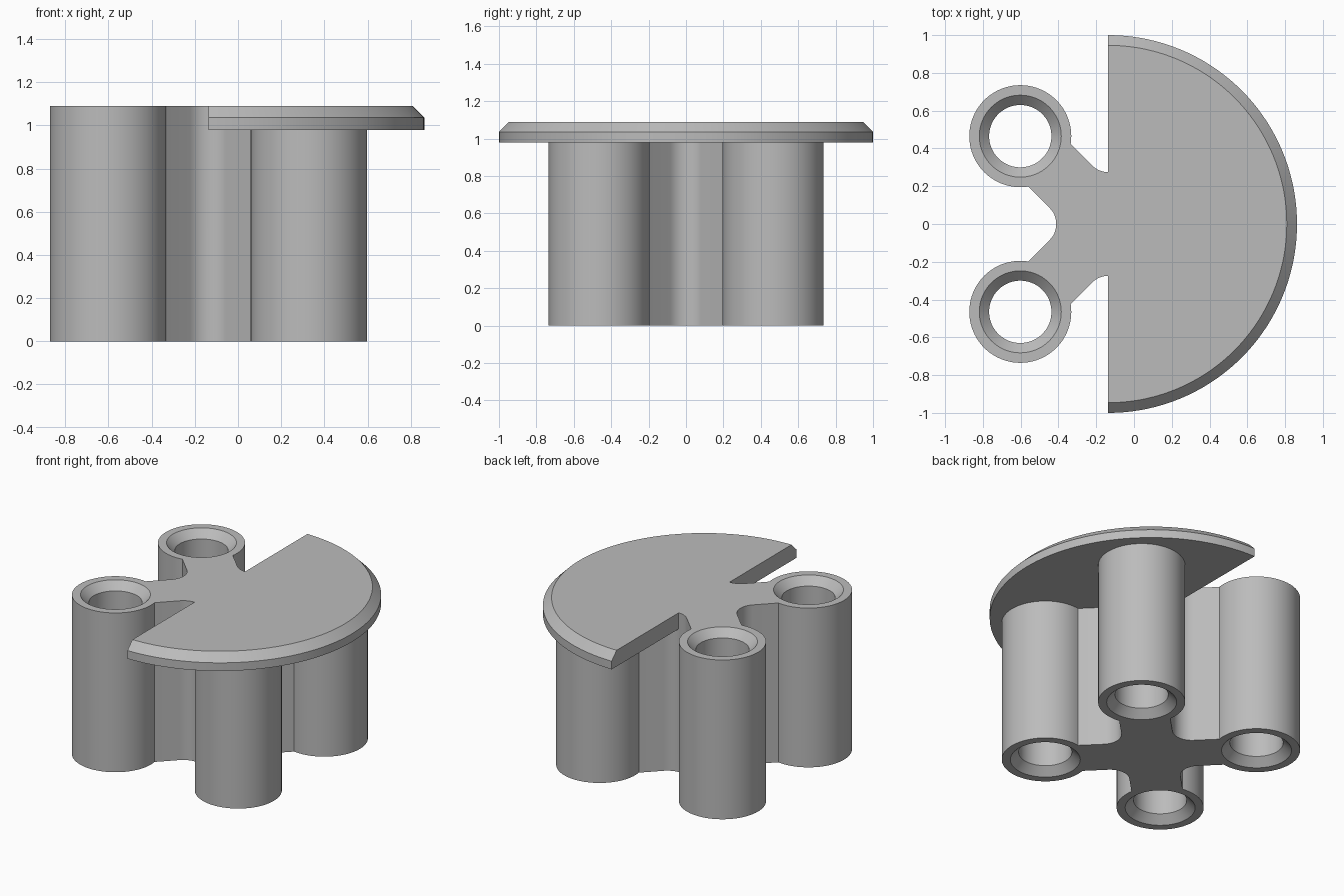
import bpy, bmesh, math

cube = bpy.data.objects.get("Cube")
if cube:
    bpy.data.objects.remove(cube, do_unlink=True)

CX = -0.137           # centre of the cross and of the half disc
TOP, PLATE = 1.09, 0.98
REACH = 0.465         # post offset from the centre along x and y
POST_R, HOLE_R, FLARE = 0.27, 0.165, 0.052
ARM, FILLET = 0.159, 0.12

grey = bpy.data.materials.new("plain_grey")
grey.use_nodes = True
colour = (0.5, 0.5, 0.5, 1)
grey.diffuse_color = colour
grey.node_tree.nodes["Principled BSDF"].inputs["Base Color"].default_value = colour


def arc(cx, cy, r, start, end, n):
    """Points on an arc, angles in degrees."""
    angles = [math.radians(start + (end - start) * i / n) for i in range(n + 1)]
    return [(cx + r * math.cos(a), cy + r * math.sin(a)) for a in angles]


def loft(name, layers):
    """Solid through a stack of (outline, z) layers, capped at both ends."""
    bm = bmesh.new()
    rings = [[bm.verts.new((x, y, z)) for x, y in pts] for pts, z in layers]
    n = len(rings[0])
    for low, high in zip(rings, rings[1:]):
        for i in range(n):
            j = (i + 1) % n
            bm.faces.new((low[i], low[j], high[j], high[i]))
    bm.faces.new(rings[0][::-1])
    bm.faces.new(rings[-1])
    bmesh.ops.recalc_face_normals(bm, faces=bm.faces)
    mesh = bpy.data.meshes.new(name)
    bm.to_mesh(mesh)
    bm.free()
    mesh.materials.append(grey)
    obj = bpy.data.objects.new(name, mesh)
    bpy.context.collection.objects.link(obj)
    return obj


def combine(target, tool, operation):
    """Apply a boolean and discard the tool."""
    mod = target.modifiers.new(operation.title(), "BOOLEAN")
    mod.operation, mod.solver, mod.object = operation, "EXACT", tool
    bpy.context.view_layer.objects.active = target
    bpy.ops.object.modifier_apply(modifier=mod.name)
    bpy.data.objects.remove(tool, do_unlink=True)


def circle(x, y, r):
    return arc(x, y, r, 0, 360, 80)[:-1]


# Diagonal cross with filleted inner corners
outline = []
notch = ARM * math.sqrt(2) + FILLET * math.sqrt(2)
tip = REACH * math.sqrt(2)
for k in range(4):
    a = math.radians(90 * k)
    outline += arc(CX + notch * math.cos(a), notch * math.sin(a),
                   FILLET, 90 * k + 225, 90 * k + 135, 12)
    d = a + math.pi / 4
    for side in (-ARM, ARM):
        outline.append((CX + tip * math.cos(d) - side * math.sin(d),
                        tip * math.sin(d) + side * math.cos(d)))
body = loft("post_bracket", [(outline, 0), (outline, TOP)])

# Four round posts; the right-hand pair stops under the plate
centres = [(CX + sx * REACH, sy * REACH) for sx in (-1, 1) for sy in (-1, 1)]
for x, y in centres:
    ring = circle(x, y, POST_R)
    height = TOP if x < CX else PLATE + 0.03
    combine(body, loft("post", [(ring, 0), (ring, height)]), "UNION")

# Half-disc plate with a bevelled upper rim
rim = arc(CX, 0, 1, -90, 90, 72)
inner = arc(CX, 0, 0.946, -90, 90, 72)
plate = loft("half_disc", [(rim, PLATE), (rim, 1.036), (inner, TOP)])
combine(body, plate, "UNION")

# Bores, flared at each open end
for x, y in centres:
    hole, wide, over = (circle(x, y, HOLE_R + e) for e in (0, FLARE, FLARE * 2))
    layers = [(over, -FLARE), (wide, 0), (hole, FLARE)]
    if x < CX:
        layers += [(hole, TOP - FLARE), (wide, TOP), (over, TOP + FLARE)]
    else:
        layers += [(hole, PLATE)]
    combine(body, loft("bore", layers), "DIFFERENCE")

# Smooth round walls, sharp edges kept
bpy.ops.object.select_all(action="DESELECT")
body.select_set(True)
bpy.context.view_layer.objects.active = body
bpy.ops.object.shade_smooth_by_angle(angle=math.radians(25))
